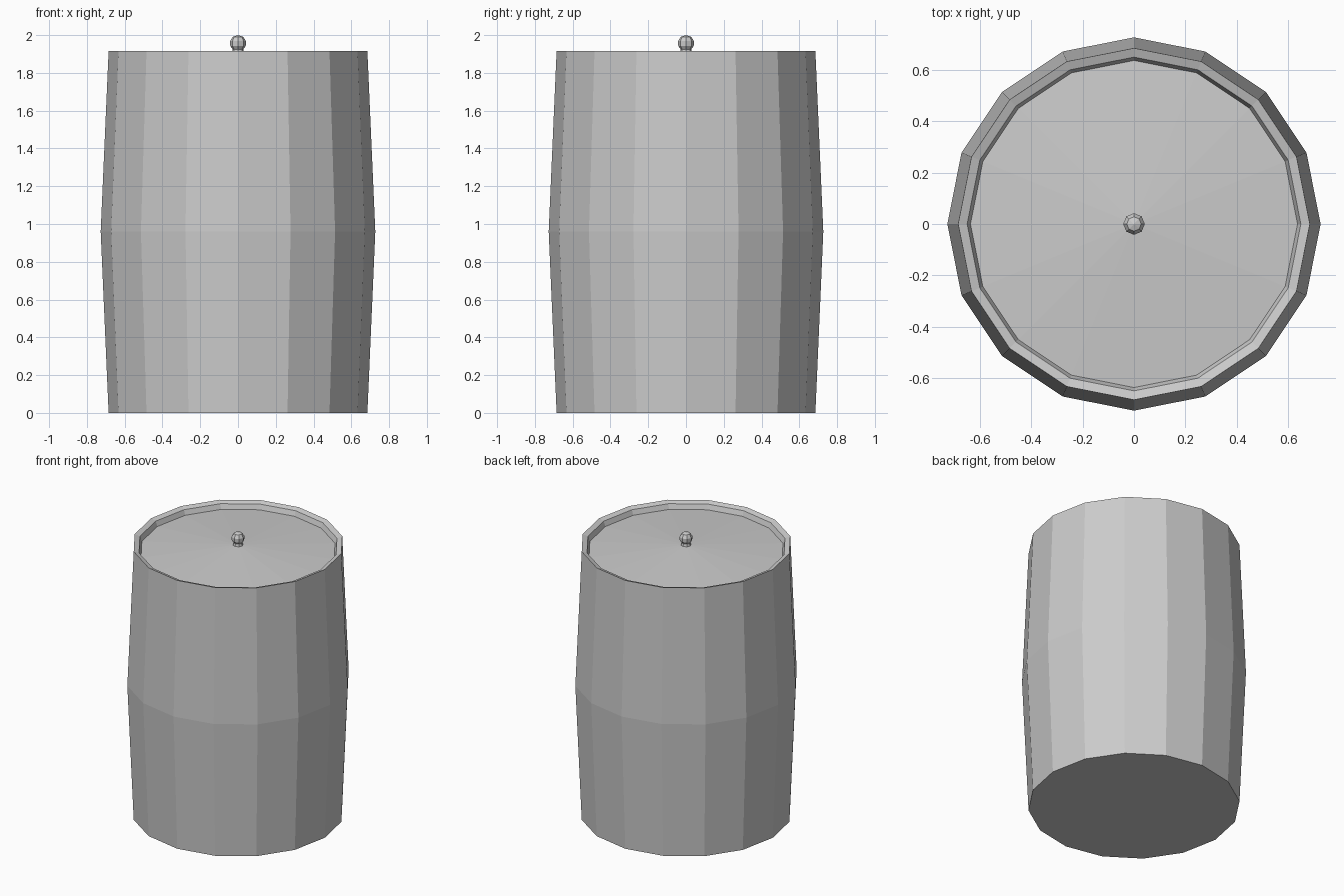
import bpy, bmesh
from math import cos, sin, tau

if "Cube" in bpy.data.objects:
    bpy.data.objects.remove(bpy.data.objects["Cube"])


def lathe(name, profile, sides):
    """Revolve (radius, z) points about z; zero radius makes a single pole vertex."""
    bm = bmesh.new()
    rings = []
    for r, z in profile:
        if r == 0:
            rings.append([bm.verts.new((0, 0, z))] * sides)
        else:
            rings.append([bm.verts.new((r * cos(tau * i / sides), r * sin(tau * i / sides), z))
                          for i in range(sides)])
    for a, b in zip(rings, rings[1:]):
        for i in range(sides):
            j = (i + 1) % sides
            loop = list(dict.fromkeys((a[i], a[j], b[j], b[i])))
            bm.faces.new(loop)
    # close an open bottom with one flat face
    if profile[0][0] > 0:
        bm.faces.new(rings[0][::-1])
    bmesh.ops.recalc_face_normals(bm, faces=bm.faces)
    mesh = bpy.data.meshes.new(name)
    bm.to_mesh(mesh)
    bm.free()
    obj = bpy.data.objects.new(name, mesh)
    bpy.context.collection.objects.link(obj)
    return obj


# Bulging body with bevelled rim and shallow sunken conical lid
lathe("barrel_body", [(0.685, 0), (0.727, 0.96), (0.685, 1.915), (0.65, 1.903),
                      (0.637, 1.868), (0, 1.91)], 16)

# Small round knob on a short neck
lathe("lid_knob", [(0.034, 1.903), (0.028, 1.925), (0.041, 1.943), (0.042, 1.968),
                   (0.028, 1.991), (0, 2.0)], 8)
